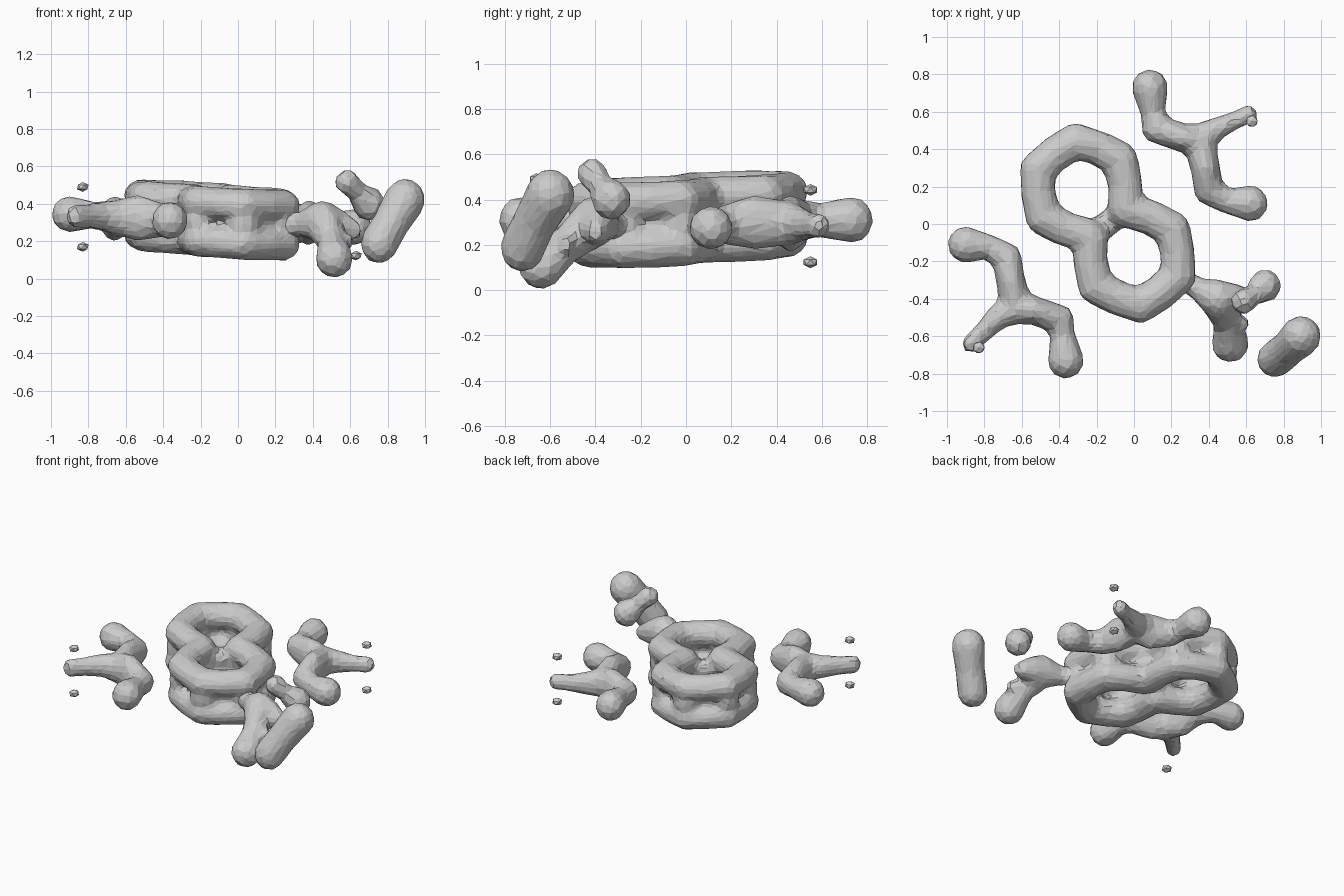
import bpy
import bmesh
from math import cos, sin, radians
from mathutils import Matrix, Vector

cube = bpy.data.objects.get("Cube")
if cube:
    bpy.data.objects.remove(cube, do_unlink=True)

# One plain grey for everything
grey = bpy.data.materials.new("plain grey")
grey.use_nodes = True
colour = (0.6, 0.6, 0.6, 1)
grey.diffuse_color = colour
grey.node_tree.nodes["Principled BSDF"].inputs["Base Color"].default_value = colour


def add_blob(bm, node, detail=2):
    """Ellipsoid from (x, y, z, horizontal radius, vertical radius)."""
    x, y, z, radius, height = node
    matrix = Matrix.Translation((x, y, z)) @ Matrix.Diagonal((radius, radius, height, 1))
    bmesh.ops.create_icosphere(bm, subdivisions=detail, radius=1, matrix=matrix)


def add_strand(bm, nodes, spacing=0.025):
    """Sweep blobs along a path, blending their size between the nodes."""
    for a, b in zip(nodes, nodes[1:]):
        a, b = Vector(a), Vector(b)
        steps = max(1, int((b - a).length / spacing))
        for i in range(steps + 1):
            add_blob(bm, a.lerp(b, i / steps))


def finish(name, bm, fuse=True):
    mesh = bpy.data.meshes.new(name)
    bm.to_mesh(mesh)
    bm.free()
    mesh.materials.append(grey)
    obj = bpy.data.objects.new(name, mesh)
    bpy.context.collection.objects.link(obj)
    if fuse:
        # Fuse the blobs into one faceted skin
        remesh = obj.modifiers.new("fuse", 'REMESH')
        remesh.mode = 'VOXEL'
        remesh.voxel_size = 0.025
        soften = obj.modifiers.new("soften", 'SMOOTH')
        soften.factor = 0.5
        soften.iterations = 1
        facet = obj.modifiers.new("facet", 'DECIMATE')
        facet.ratio = 0.22


def make_strands(name, *paths):
    bm = bmesh.new()
    for path in paths:
        add_strand(bm, path)
    finish(name, bm)


# Double ring: two stacked, slightly tilted tubes joined at the corners
def plane_height(x, y):
    return 0.313 - 0.05 * (x + 0.14) + 0.03 * y


def hexagon(cx, cy, radius=0.255):
    angles = [radians(-23 + 60 * k) for k in range(6)]
    return [(cx + radius * cos(a), cy + radius * sin(a)) for a in angles]


bm = bmesh.new()
for center, shared in (((-0.28, 0.19), 5), ((0.0, -0.18), 2)):
    corners = hexagon(*center)
    for k, (x, y) in enumerate(corners):
        add_blob(bm, (x, y, plane_height(x, y), 0.09, 0.1))
        nx, ny = corners[(k + 1) % 6]
        # Sides bow outwards; the shared side is a thin bridge sunk between the tubes
        if k == shared:
            bow, corner, middle = 0, (0.06, 0.06, 0.09), (0.06, 0.05, 0.04)
        else:
            bow, corner, middle = 0.06, (0.1, 0.092, 0.102), (0.096, 0.09, 0.102)
        mx, my = ((p + q) / 2 * (1 + bow) - c * bow
                  for p, q, c in zip((x, y), (nx, ny), center))
        for side in (-1, 1):
            path = []
            for px, py, (r, h, lift) in ((x, y, corner), (mx, my, middle), (nx, ny, corner)):
                path.append((px, py, plane_height(px, py) + side * lift, r, h))
            add_strand(bm, path)
finish("double_ring", bm)

# Forked side branch: two knobbed arms
hub = (0.35, 0.45, 0.295, 0.09, 0.1)
upper_arm = [(0.085, 0.73, 0.31, 0.1, 0.105), (0.1, 0.6, 0.31, 0.068, 0.078),
             (0.12, 0.51, 0.31, 0.082, 0.09), (0.26, 0.46, 0.295, 0.08, 0.13), hub]
lower_arm = [hub, (0.38, 0.3, 0.3, 0.08, 0.125), (0.4, 0.18, 0.29, 0.082, 0.09),
             (0.5, 0.12, 0.28, 0.068, 0.075), (0.62, 0.11, 0.275, 0.1, 0.1)]


def half_turn(path):
    """Turn a path half way round the middle of the double ring."""
    return [(-0.28 - x, -y, 0.62 - z, r, h) for x, y, z, r, h in path]


def make_branch(place, arms, tip, crumb):
    """Fork with its thin tip, and a crumb floating above and below the tip."""
    root = arms[0][-1]
    make_strands(place + "_branch", *arms, [root, *tip])
    x, y, z = crumb
    for level, side in (("upper", 1), ("lower", -1)):
        bm = bmesh.new()
        add_blob(bm, (x, y, z + side * 0.16, 0.035, 0.026), detail=1)
        finish(f"{place}_{level}_crumb", bm, fuse=False)


make_branch("back", [upper_arm, lower_arm],
            [(0.43, 0.505, 0.29, 0.065, 0.08), (0.53, 0.55, 0.285, 0.05, 0.06),
             (0.61, 0.585, 0.285, 0.052, 0.06)], (0.63, 0.55, 0.283))
make_branch("front", [half_turn(upper_arm), half_turn(lower_arm)],
            [(-0.72, -0.49, 0.335, 0.07, 0.08), (-0.81, -0.58, 0.335, 0.052, 0.065),
             (-0.87, -0.64, 0.335, 0.052, 0.065)], (-0.83, -0.66, 0.33))

# Bent stalk leaving the ring, with a low knob
make_strands(
    "stalk",
    [(0.24, -0.28, 0.29, 0.07, 0.08), (0.33, -0.34, 0.29, 0.055, 0.065),
     (0.45, -0.4, 0.305, 0.105, 0.115), (0.53, -0.39, 0.285, 0.075, 0.09),
     (0.61, -0.4, 0.26, 0.055, 0.06)],
    [(0.46, -0.42, 0.29, 0.1, 0.115), (0.5, -0.53, 0.2, 0.075, 0.085),
     (0.515, -0.64, 0.106, 0.103, 0.106)],
    [(0.5, -0.53, 0.2, 0.05, 0.06), (0.59, -0.53, 0.2, 0.035, 0.045)])

# Loose piece beside the stalk
make_strands("loose_knob",
             [(0.7, -0.33, 0.4, 0.09, 0.094), (0.64, -0.38, 0.46, 0.055, 0.055),
              (0.585, -0.415, 0.515, 0.07, 0.07)])

# Slanted bean
make_strands("bean",
             [(0.755, -0.722, 0.187, 0.102, 0.11), (0.82, -0.67, 0.3, 0.097, 0.11),
              (0.892, -0.6, 0.422, 0.112, 0.116)])
